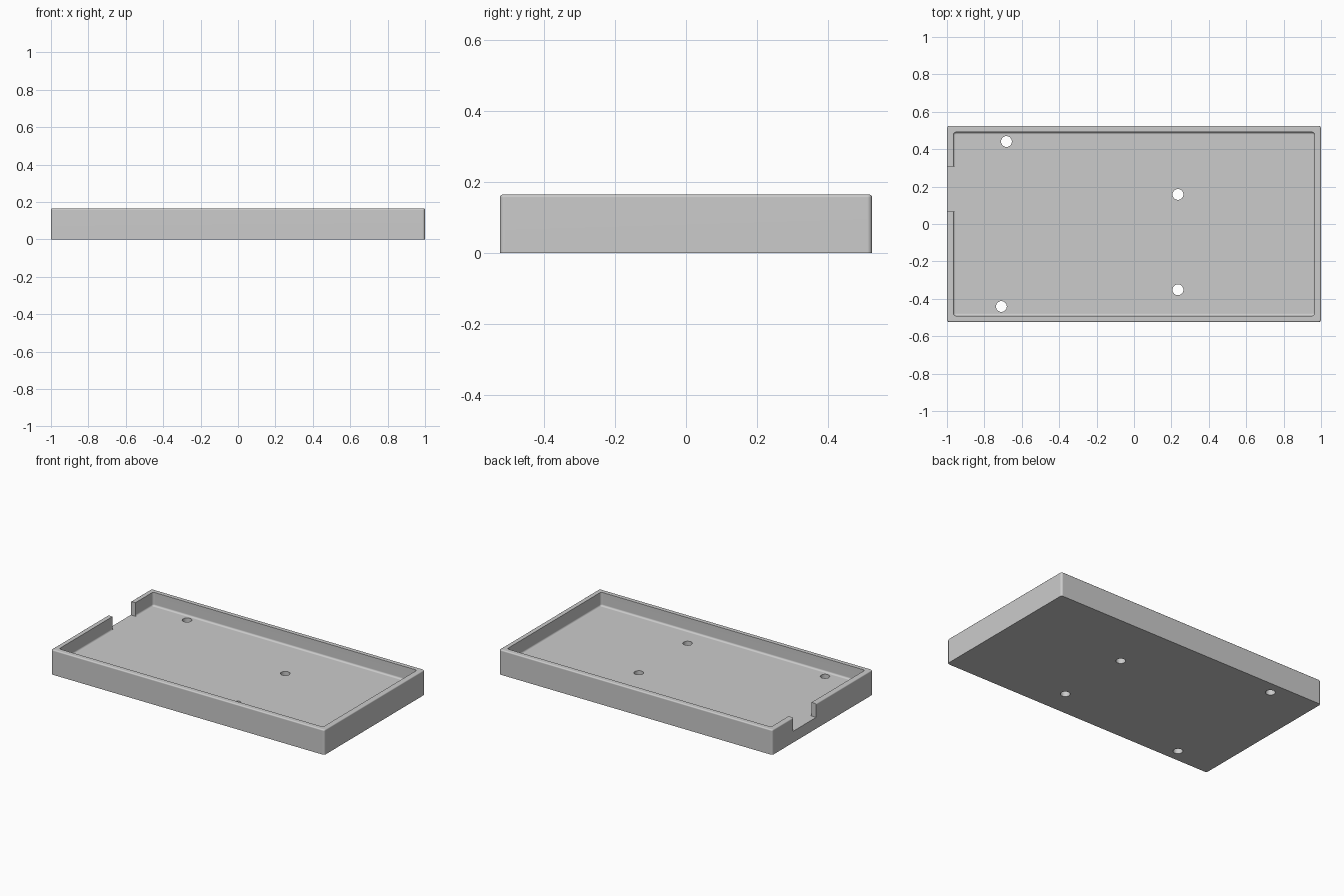
import bpy, bmesh, math

cube = bpy.data.objects.get("Cube")
if cube:
    bpy.data.objects.remove(cube, do_unlink=True)

HALF_X, HALF_Y, HEIGHT = 1.0, 0.525, 0.165
WALL, FLOOR = 0.034, 0.075
CORNER, EDGE, FILLET = 0.014, 0.008, 0.012
STEPS = 4

grey = bpy.data.materials.new("plain grey")
grey.use_nodes = True
colour = (0.6, 0.6, 0.6, 1)
grey.diffuse_color = colour
grey.node_tree.nodes["Principled BSDF"].inputs["Base Color"].default_value = colour


def ring(bm, inset, z, radius):
    """Loop of vertices around a rounded rectangle."""
    cx, cy = HALF_X - inset - radius, HALF_Y - inset - radius
    verts = []
    for q, (sx, sy) in enumerate([(1, 1), (-1, 1), (-1, -1), (1, -1)]):
        for i in range(STEPS + 1):
            a = (q + i / STEPS) * math.pi / 2
            verts.append(bm.verts.new((sx * cx + radius * math.cos(a),
                                       sy * cy + radius * math.sin(a), z)))
    return verts


# Wall profile from the outer base over the rim to the floor: inset, z, corner radius
arc = [i / STEPS * math.pi / 2 for i in range(STEPS + 1)]
profile = [(0, 0, CORNER)]
for a in arc:
    d = EDGE * (1 - math.cos(a))
    profile.append((d, HEIGHT - EDGE + EDGE * math.sin(a), CORNER - d))
profile.append((WALL, HEIGHT, CORNER))
for a in arc:
    d = FILLET * (1 - math.cos(a))
    profile.append((WALL + d, FLOOR + FILLET * (1 - math.sin(a)), CORNER - d))

# Tray body
bm = bmesh.new()
rings = [ring(bm, *p) for p in profile]
for low, high in zip(rings, rings[1:]):
    n = len(low)
    for i in range(n):
        j = (i + 1) % n
        bm.faces.new((low[i], low[j], high[j], high[i]))
bm.faces.new(rings[0][::-1])
bm.faces.new(rings[-1])
bmesh.ops.recalc_face_normals(bm, faces=bm.faces)
mesh = bpy.data.meshes.new("tray")
bm.to_mesh(mesh)
bm.free()
tray = bpy.data.objects.new("tray", mesh)
bpy.context.collection.objects.link(tray)
mesh.materials.append(grey)

# Cutters: side opening level with the floor, and four screw holes
cutters = []
bpy.ops.mesh.primitive_cube_add(size=1, location=(-HALF_X, 0.187, FLOOR + 0.1))
bpy.context.object.scale = (0.12, 0.24, 0.2)
cutters.append(bpy.context.object)
for x, y in [(-0.682, 0.441), (-0.709, -0.441), (0.235, 0.158), (0.235, -0.352)]:
    bpy.ops.mesh.primitive_cylinder_add(vertices=32, radius=0.029, depth=0.4, location=(x, y, 0))
    cutters.append(bpy.context.object)

bpy.ops.object.select_all(action='DESELECT')
tray.select_set(True)
bpy.context.view_layer.objects.active = tray
for cutter in cutters:
    cutter.hide_render = True
    mod = tray.modifiers.new("cut", 'BOOLEAN')
    mod.operation = 'DIFFERENCE'
    mod.solver = 'EXACT'
    mod.object = cutter
    bpy.ops.object.modifier_apply(modifier=mod.name)
for cutter in cutters:
    bpy.data.objects.remove(cutter, do_unlink=True)

# Smooth fillets, flat large faces
bpy.ops.object.shade_smooth_by_angle(angle=math.radians(30))
weighted = tray.modifiers.new("weighted normals", 'WEIGHTED_NORMAL')
weighted.keep_sharp = True
